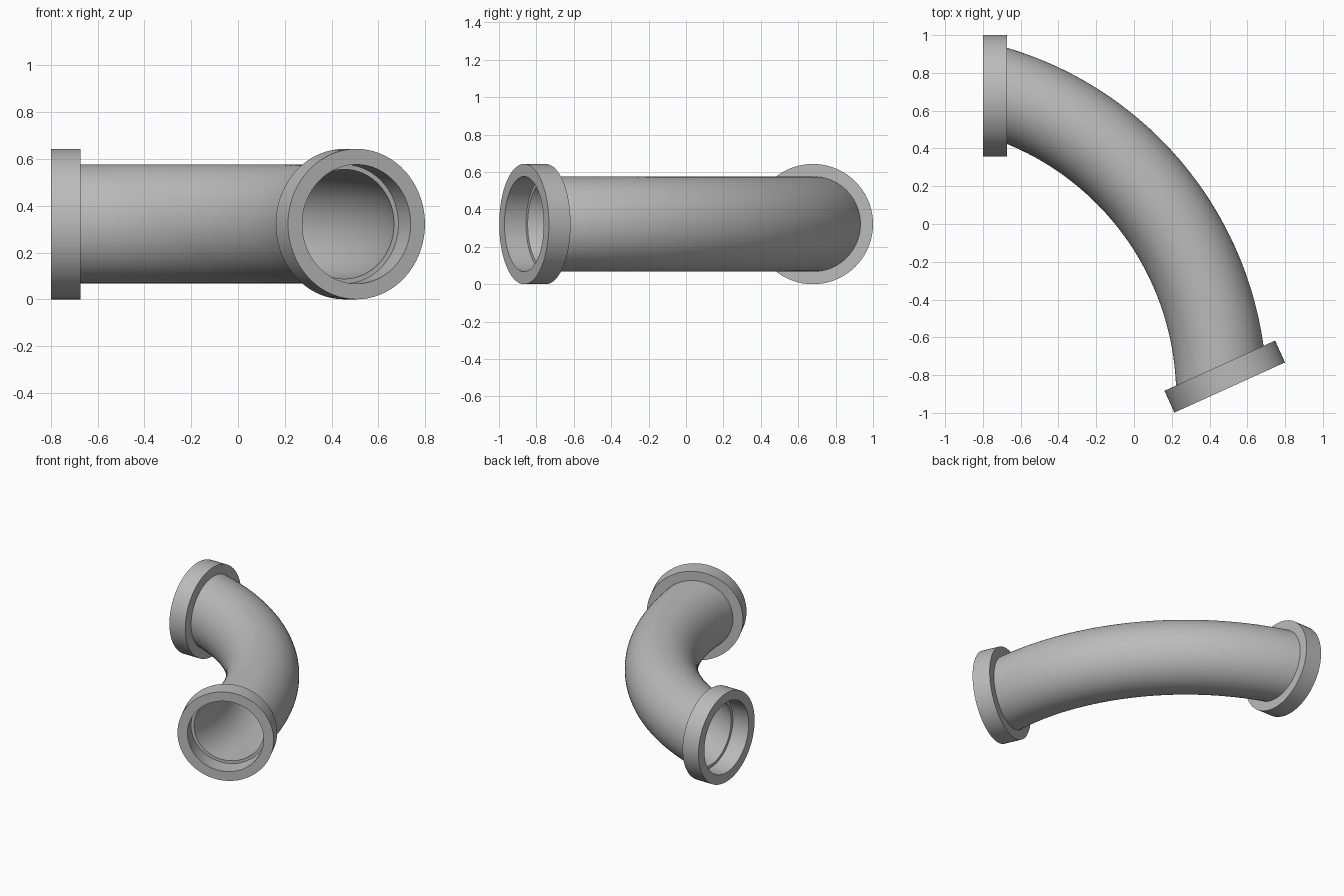
import bpy
import bmesh
import math
from mathutils import Matrix, Vector

cube = bpy.data.objects.get("Cube")
if cube:
    bpy.data.objects.remove(cube, do_unlink=True)

SEGMENTS = 72
STEPS = 40
PIPE_R, BORE_R, COLLAR_R, COLLAR_LEN = 0.2545, 0.234, 0.3215, 0.127
HEIGHT = COLLAR_R
SWEEP = math.radians(65.6)

grey = bpy.data.materials.new("pipe grey")
grey.use_nodes = True
colour = (0.5, 0.5, 0.5, 1)
grey.diffuse_color = colour
grey.node_tree.nodes["Principled BSDF"].inputs["Base Color"].default_value = colour

# Bend centre, found from the two pipe ends and the sweep angle
start = Vector((-0.673, 0.6785, HEIGHT))
end = Vector((0.454, -0.75, HEIGHT))
chord = end - start
side = Vector((chord.y, -chord.x, 0)) / 2
pivot = (start + end) / 2 + side / math.tan(SWEEP / 2)


def ring(radius, turn, offset=0.0):
    """Circle across the pipe, turned about the bend centre."""
    spin = Matrix.Rotation(-turn, 3, 'Z')
    points = []
    for i in range(SEGMENTS):
        a = math.tau * i / SEGMENTS
        p = start + Vector((offset, radius * math.cos(a), radius * math.sin(a)))
        points.append(pivot + spin @ (p - pivot))
    return points


def loft(name, rings):
    """Skin a closed loop of rings into a hollow solid."""
    bm = bmesh.new()
    loops = [[bm.verts.new(p) for p in r] for r in rings]
    for k, a in enumerate(loops):
        b = loops[(k + 1) % len(loops)]
        for i in range(SEGMENTS):
            j = (i + 1) % SEGMENTS
            bm.faces.new((a[i], a[j], b[j], b[i]))
    bmesh.ops.recalc_face_normals(bm, faces=bm.faces)
    mesh = bpy.data.meshes.new(name)
    bm.to_mesh(mesh)
    bm.free()
    mesh.materials.append(grey)
    obj = bpy.data.objects.new(name, mesh)
    bpy.context.collection.objects.link(obj)
    bpy.ops.object.select_all(action='DESELECT')
    obj.select_set(True)
    bpy.context.view_layer.objects.active = obj
    bpy.ops.object.shade_smooth_by_angle(angle=math.radians(30))
    return obj


# Curved pipe: outside wall forward, bore back
turns = [SWEEP * i / STEPS for i in range(STEPS + 1)]
loft("bent_pipe", [ring(PIPE_R, t) for t in turns]
     + [ring(BORE_R, t) for t in reversed(turns)])

# Socket collars on both ends
for name, turn, length in (("back_collar", 0.0, -COLLAR_LEN),
                           ("front_collar", SWEEP, COLLAR_LEN)):
    loft(name, [ring(COLLAR_R, turn), ring(COLLAR_R, turn, length),
                ring(PIPE_R, turn, length), ring(PIPE_R, turn)])
